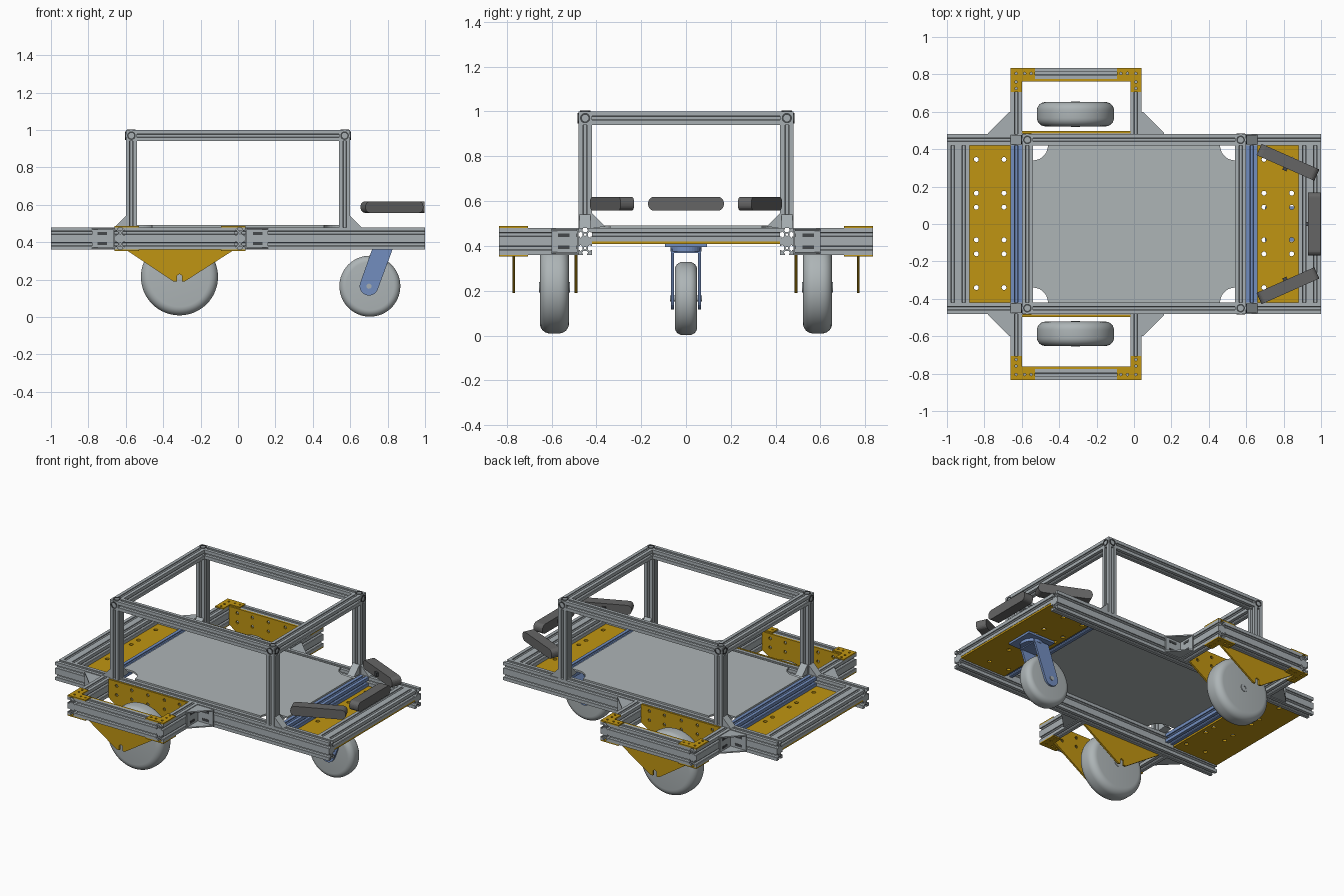
import bpy, bmesh, math
from mathutils import Matrix, Vector

cube = bpy.data.objects.get("Cube")
if cube:
    bpy.data.objects.remove(cube)


def material(name, rgb):
    m = bpy.data.materials.new(name)
    m.use_nodes = True
    m.diffuse_color = (*rgb, 1)
    m.node_tree.nodes["Principled BSDF"].inputs["Base Color"].default_value = (*rgb, 1)
    return m


STEEL = material("aluminium grey", (0.39, 0.43, 0.45))
PALE = material("pale grey", (0.42, 0.46, 0.47))
GOLD = material("golden yellow", (0.53, 0.30, 0.006))
BLUE = material("steel blue", (0.17, 0.27, 0.52))
LAMP = material("charcoal", (0.13, 0.13, 0.13))
DARK = material("dark grey", (0.06, 0.065, 0.07))

# Local outline (a, b) and depth axis for each extrusion direction
AXES = {"X": Matrix(((0, 0, 1), (1, 0, 0), (0, 1, 0))),   # outline is (y, z)
        "Y": Matrix(((0, 1, 0), (0, 0, 1), (1, 0, 0))),   # outline is (z, x)
        "Z": Matrix.Identity(3)}                          # outline is (x, y)


def finish(name, mesh, mat):
    mesh.materials.clear()
    mesh.materials.append(mat)
    ob = bpy.data.objects.new(name, mesh)
    bpy.context.collection.objects.link(ob)
    return ob


def prism(name, outline, axis, lo, hi, mat, holes=(), offset=(0, 0, 0), turn=0):
    """Extrude a flat outline with holes from lo to hi along an axis."""
    cu = bpy.data.curves.new(name, "CURVE")
    cu.dimensions, cu.fill_mode, cu.extrude = "2D", "BOTH", (hi - lo) / 2
    for loop in (outline, *holes):
        sp = cu.splines.new("POLY")
        sp.points.add(len(loop) - 1)
        for p, (a, b) in zip(sp.points, loop):
            p.co = (a, b, 0, 1)
        sp.use_cyclic_u = True
    tmp = bpy.data.objects.new("outline", cu)
    bpy.context.collection.objects.link(tmp)
    dg = bpy.context.evaluated_depsgraph_get()
    me = bpy.data.meshes.new_from_object(tmp.evaluated_get(dg))
    bpy.data.objects.remove(tmp)
    bpy.data.curves.remove(cu)
    bm = bmesh.new()
    bm.from_mesh(me)
    bmesh.ops.remove_doubles(bm, verts=bm.verts, dist=1e-5)
    bmesh.ops.translate(bm, verts=bm.verts, vec=(0, 0, (lo + hi) / 2))
    bmesh.ops.transform(bm, verts=bm.verts, matrix=Matrix.Translation(offset)
                        @ Matrix.Rotation(turn, 4, "Z") @ AXES[axis].to_4x4())
    bmesh.ops.recalc_face_normals(bm, faces=bm.faces)
    for f in bm.faces:
        f.smooth = False
    bm.to_mesh(me)
    bm.free()
    me.name = name
    return finish(name, me, mat)


def rect(a0, a1, b0, b1):
    return [(a0, b0), (a1, b0), (a1, b1), (a0, b1)]


def arc(a, b, r, start=0, end=360, n=12):
    k = n if end - start == 360 else n - 1
    return [(a + r * math.cos(math.radians(start + (end - start) * i / k)),
             b + r * math.sin(math.radians(start + (end - start) * i / k))) for i in range(n)]


def box(name, x, y, z, mat):
    return prism(name, rect(*x, *y), "Z", *z, mat)


def slotted(na, nb, u=0.06):
    """Cross-section of a slotted profile, na by nb cells, with its bores."""
    pts = []
    slot = [(-.009, 0), (-.009, .006), (-.016, .006), (-.007, .018),
            (.007, .018), (.016, .006), (.009, .006), (.009, 0)]
    for k in range(4):
        n, m = (na, nb) if k % 2 == 0 else (nb, na)
        c, s = (1, 0, -1, 0)[k], (0, 1, 0, -1)[k]
        side = [(-n * u / 2, -m * u / 2)]
        for i in range(n):
            side += [((i + .5 - n / 2) * u + t, -m * u / 2 + d) for t, d in slot]
        pts += [(c * a - s * b, s * a + c * b) for a, b in side]
    bores = [arc((i + .5 - na / 2) * u, (j + .5 - nb / 2) * u, .006, n=8)
             for i in range(na) for j in range(nb)]
    return pts, bores


def rail(name, axis, lo, hi, at, cells, mat=STEEL):
    pts, bores = slotted(*cells)
    return prism(name, pts, axis, lo, hi, mat, bores, at)


def wheel(name, at, r, width, bevel):
    bm = bmesh.new()
    bmesh.ops.create_cone(bm, cap_ends=True, segments=64, radius1=r, radius2=r, depth=width)
    rims = [e for e in bm.edges if abs(e.verts[0].co.z - e.verts[1].co.z) < 1e-4]
    bmesh.ops.bevel(bm, geom=rims, offset=bevel, segments=6, profile=.5, affect="EDGES")
    bmesh.ops.transform(bm, verts=bm.verts, matrix=Matrix.Translation(at)
                        @ Matrix.Rotation(math.pi / 2, 4, "X"))
    for f in bm.faces:
        f.smooth = True
    me = bpy.data.meshes.new(name)
    bm.to_mesh(me)
    bm.free()
    return finish(name, me, PALE)


# Base frame, end plates, blue cross bars
for s in (-1, 1):
    rail("long_rail", "X", -1, 1, (0, s * .45, .42), (1, 2))
    rail("end_rail", "Y", -.42, .42, (s * .94, 0, .45), (1, 2))
    rail("blue_bar", "Y", -.42, .42, (s * .63, 0, .45), (1, 1), BLUE)
    holes = [arc(s * x, y, .013) for x in (.695, .843)
             for y in (.345, .165, .09, -.085, -.16, -.34)]
    prism("end_plate", rect(*sorted((s * .66, s * .998)), -.42, .42), "Z", .408, .42, GOLD, holes)

# Deck with scooped corners
quarter = [(.6, .34)] + arc(.54, .42, .08, 270, 180, 8)
deck = []
for sx, sy in ((1, 1), (-1, 1), (-1, -1), (1, -1)):
    q = [(sx * a, sy * b) for a, b in quarter]
    deck += q if sx * sy > 0 else q[::-1]
prism("deck", deck, "Z", .479, .491, PALE)

# Upper frame
for s in (-1, 1):
    rail("top_rail_long", "X", -.54, .54, (0, s * .45, .97), (1, 1))
    rail("top_rail_cross", "Y", -.42, .42, (s * .57, 0, .97), (1, 1))
    for t in (-1, 1):
        x, y = s * .57, t * .45
        rail("post", "Z", .48, .94, (x, y, 0), (1, 1))
        box("corner_block", (x - .03, x + .03), (y - .03, y + .03), (.94, 1.0), STEEL)
        for axis, a, b, d in (("Z", x, y, 1.0), ("X", y, .97, s * .6), ("Y", .97, x, t * .48)):
            prism("corner_ring", arc(a, b, .023, n=20), axis, d - .003, d + .003, DARK,
                  [arc(a, b, .015, n=20)])
        # Foot brackets
        prism("foot_bracket", [(.48, s * .6), (.54, s * .6), (.48, s * .66)], "Y",
              y - .025, y + .025, STEEL)
        prism("inner_foot_bracket", [(t * .42, .48), (t * .42, .545), (t * .36, .485)], "X",
              x - .025, x + .025, STEEL)

# Side wheel bays
for t in (-1, 1):
    def span(a, b):
        return sorted((t * a, t * b))

    rail("outer_rail", "X", -.6, -.02, (0, t * .805, .42), (1, 2))
    for x, s in ((-.63, 1), (.01, -1)):
        rail("bay_arm", "Y", *span(.48, .835), (x, 0, .42), (2, 1))
        # L-shaped corner plates above and below
        x0 = x - s * .03
        ell = [(0, 0), (.13, 0), (.13, .06), (.06, .06), (.06, .13), (0, .13)]
        ell = [(x0 + s * a, t * (.835 - b)) for a, b in ell]
        dots = [arc(x0 + s * a, t * (.835 - b), .007, n=8) for a, b in
                ((.03, .03), (.075, .03), (.11, .03), (.03, .075), (.03, .11))]
        for z in (.352, .48):
            prism("corner_plate", ell, "Z", z, z + .008, GOLD, dots)
        # Angle brackets between bay arm and long rail
        c = -s
        tri = [(x0, t * .48), (x0 + c * .12, t * .48), (x0 + c * .12, t * .487),
               (x0 + c * .007, t * .6), (x0, t * .6)]
        for z in (.365, .467):
            prism("bracket_web", tri, "Z", z, z + .008, STEEL)
        box("bracket_wall", sorted((x0, x0 + c * .12)), span(.48, .487), (.367, .473), STEEL)
        box("bracket_wall", sorted((x0, x0 + c * .007)), span(.48, .6), (.367, .473), STEEL)
        for z in (.393, .447):
            box("bracket_slot", sorted((x0 + c * .04, x0 + c * .09)), span(.486, .489),
                (z - .008, z + .008), DARK)
            box("bracket_slot", sorted((x0 + c * .006, x0 + c * .009)), span(.52, .57),
                (z - .008, z + .008), DARK)
    # Wheel hanger plates with axle notch
    hanger = [(.48, -.6), (.48, -.02), (.36, -.02), (.19, -.285), (.19, -.30), (.222, -.30),
              (.23, -.313), (.222, -.326), (.19, -.326), (.19, -.345), (.36, -.6)]
    dots = [arc(z, x, .01, n=10) for z in (.39, .45) for x in (-.54, -.43, -.313, -.19, -.08)]
    for a in (.485, .763):
        prism("hanger_plate", hanger, "Y", *span(a, a + .012), GOLD, dots)
    wheel("side_wheel", (-.313, t * .587, .215), .206, .13, .045)
    prism("side_wheel_hub", arc(.215, -.313, .024, n=24), "Y", t * .587 - .069, t * .587 + .069,
          STEEL, [arc(.215, -.313, .012, n=16)])

# Swivel caster
wheel("caster_wheel", (.705, 0, .165), .163, .1, .035)
leg = [(.725, .385), (.835, .385)] + arc(.70, .165, .05, -20, -200, 12)
for t in (-1, 1):
    prism("caster_leg", [(z, x) for x, z in leg], "Y", *sorted((t * .054, t * .067)), BLUE)
    prism("caster_bolt", arc(.165, .70, .014), "Y", *sorted((t * .05, t * .072)), STEEL)
box("caster_bridge", (.725, .835), (-.067, .067), (.368, .386), BLUE)
prism("caster_swivel", arc(.80, 0, .07, n=32), "Z", .375, .396, BLUE)
box("caster_base", (.70, .90), (-.093, .093), (.394, .408), BLUE)

# Sensor bars
bar = []
for sy, sz, a in ((1, 1, 0), (-1, 1, 90), (-1, -1, 180), (1, -1, 270)):
    bar += arc(sy * .142, sz * .004, .027, a, a + 90, 6)
for name, x, y, turn in (("sensor_centre", .964, 0, 0), ("sensor_left", .823, .33, 66),
                         ("sensor_right", .823, -.33, -66)):
    turn = math.radians(turn)
    prism(name, bar, "X", -.033, .033, LAMP, offset=(x, y, .588), turn=turn)
    prism(name + "_plug", rect(-.012, .012, -.012, .012), "X", -.048, -.03, DARK,
          offset=(x, y, .588), turn=turn)
